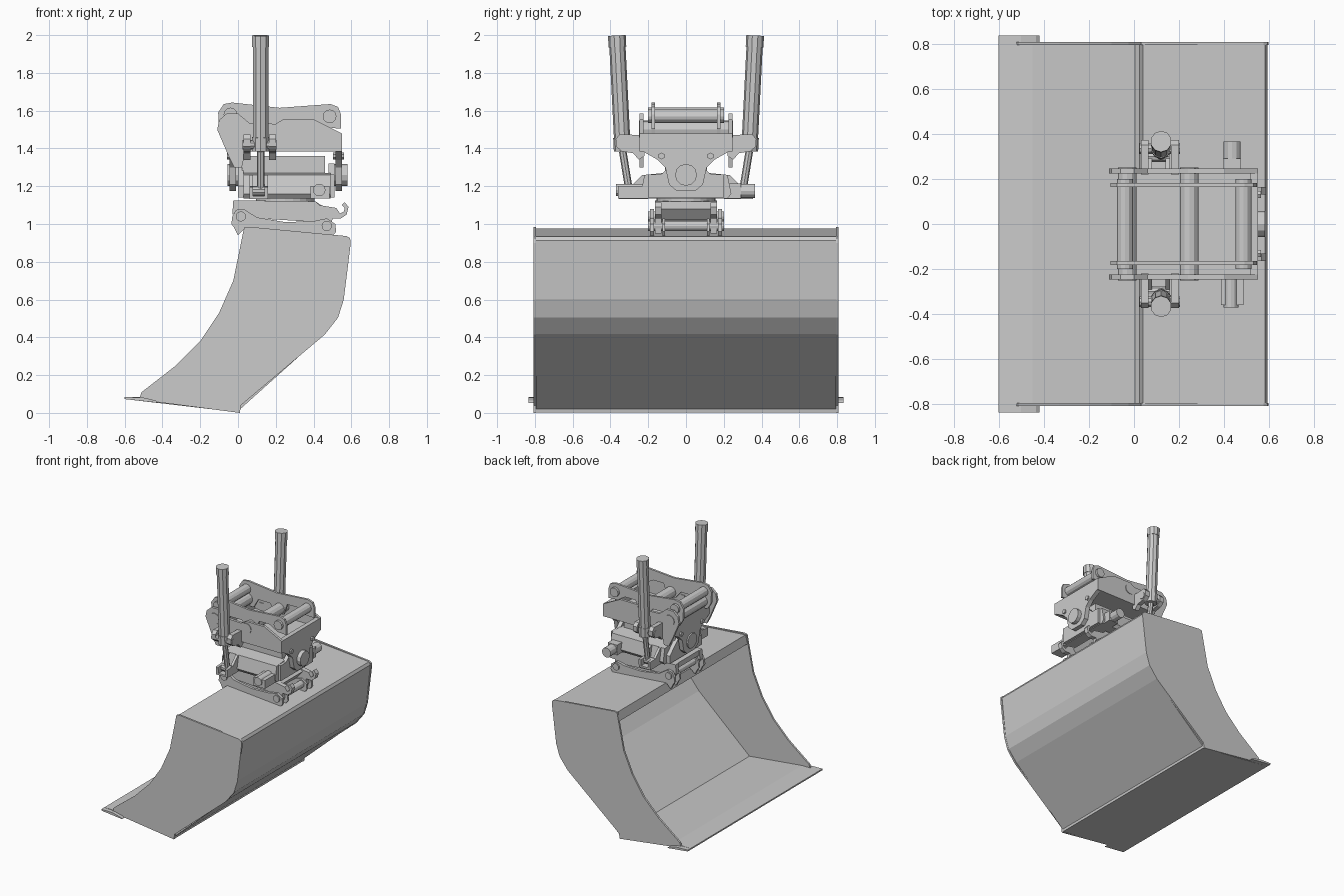
import bpy, bmesh
from mathutils import Vector


def finish(bm, name):
    bmesh.ops.recalc_face_normals(bm, faces=bm.faces)
    me = bpy.data.meshes.new(name)
    bm.to_mesh(me)
    bm.free()
    ob = bpy.data.objects.new(name, me)
    bpy.context.collection.objects.link(ob)
    return ob


def prism(name, pts, lo, hi, axis='y'):
    """Extrude an outline: xz outline along y, or yz outline along x."""
    lo, hi = min(lo, hi), max(lo, hi)
    bm = bmesh.new()
    def at(a, b, t):
        return (a, t, b) if axis == 'y' else (t, a, b)
    n = len(pts)
    low = [bm.verts.new(at(a, b, lo)) for a, b in pts]
    top = [bm.verts.new(at(a, b, hi)) for a, b in pts]
    bm.faces.new(low)
    bm.faces.new(top[::-1])
    for i in range(n):
        j = (i + 1) % n
        bm.faces.new((low[i], low[j], top[j], top[i]))
    return finish(bm, name)


def box(name, x0, x1, y0, y1, z0, z1):
    return prism(name, [(x0, z0), (x1, z0), (x1, z1), (x0, z1)], y0, y1)


def rod(name, a, b, r, sides=12):
    a, b = Vector(a), Vector(b)
    d = b - a
    bm = bmesh.new()
    bmesh.ops.create_cone(bm, cap_ends=True, segments=sides, radius1=r, radius2=r, depth=d.length)
    mat = d.to_track_quat('Z', 'Y').to_matrix().to_4x4()
    mat.translation = (a + b) / 2
    bm.transform(mat)
    return finish(bm, name)


def mirrored(pts):
    return pts + [(-a, b) for a, b in reversed(pts)]


# Bucket: bent shell, floor blade and side plates
shell = [(-0.3, 0.053), (0.005, 0.025), (0.45, 0.425), (0.52, 0.51), (0.55, 0.605),
         (0.583, 0.91), (0.575, 0.925), (0.045, 0.97), (0.03, 0.91)]
bm = bmesh.new()
rows = [[bm.verts.new((x, y, z)) for x, z in shell] for y in (-0.795, 0.795)]
for i in range(len(shell) - 1):
    bm.faces.new((rows[0][i], rows[0][i + 1], rows[1][i + 1], rows[1][i]))
ob = finish(bm, 'bucket_shell')
mod = ob.modifiers.new('thickness', 'SOLIDIFY')
mod.thickness = 0.018
mod.offset = 0
prism('bucket_floor', [(-0.6, 0.073), (0.01, 0.002), (0.015, 0.035), (-0.45, 0.085), (-0.6, 0.084)],
      -0.8, 0.8)
side = [(0.01, 0.0), (0.015, 0.04), (0.46, 0.415), (0.53, 0.505), (0.56, 0.60), (0.597, 0.90),
        (0.593, 0.925), (0.575, 0.936), (0.06, 0.985), (0.032, 0.98), (0.02, 0.92), (-0.025, 0.70),
        (-0.10, 0.53), (-0.20, 0.38), (-0.33, 0.25), (-0.51, 0.11), (-0.525, 0.07)]
lip = [(-0.6, 0.073), (-0.42, 0.053), (-0.435, 0.065), (-0.5, 0.081), (-0.6, 0.084)]
for s in (-1, 1):
    prism('bucket_side', side, s * 0.793, s * 0.808)
    prism('blade_end', lip, s * 0.79, s * 0.835)

# Bucket ears and their two pins
ear = [(-0.035, 1.0), (-0.03, 1.04), (-0.01, 1.075), (0.03, 1.08), (0.10, 1.035), (0.25, 1.01),
       (0.40, 1.015), (0.47, 1.03), (0.515, 1.0), (0.52, 0.96), (0.50, 0.935), (0.03, 0.97),
       (0.0, 0.94), (-0.02, 0.98)]
for s in (-1, 1):
    prism('bucket_ear_outer', ear, s * 0.17, s * 0.19)
    prism('bucket_ear_inner', ear, s * 0.11, s * 0.125)
for x, z in ((0.015, 1.04), (0.47, 0.99)):
    rod('bucket_pin', (x, -0.2, z), (x, 0.2, z), 0.027)

# Quick coupler with hooks
coupler = [(-0.03, 1.05), (-0.025, 1.125), (0.41, 1.12), (0.43, 1.10), (0.52, 1.085), (0.54, 1.11),
           (0.555, 1.085), (0.55, 1.07), (0.535, 1.06), (0.56, 1.05), (0.583, 1.075), (0.58, 1.105),
           (0.565, 1.11), (0.575, 1.09), (0.565, 1.065), (0.545, 1.03), (0.50, 1.03), (0.49, 0.95),
           (0.43, 0.96), (0.42, 1.01), (0.10, 1.03), (0.03, 1.08)]
coupler = coupler[:5] + [(0.54, 1.055), (0.56, 1.065), (0.565, 1.085), (0.55, 1.10), (0.565, 1.115),
                         (0.585, 1.09), (0.575, 1.05)] + coupler[15:]
for s in (-1, 1):
    prism('coupler_side', coupler, s * 0.13, s * 0.165)
prism('coupler_body', [(-0.02, 1.085), (-0.02, 1.125), (0.41, 1.12), (0.47, 1.08), (0.42, 1.02), (0.1, 1.04)],
      -0.13, 0.13)
rod('turntable', (0.25, 0, 1.09), (0.25, 0, 1.15), 0.155, 24)

# Rotator housing, tilt box and drive
prism('rotator_housing', mirrored([(0.22, 1.135), (0.24, 1.16), (0.22, 1.26), (0.12, 1.27)]), 0.03, 0.49, 'x')
box('tilt_box', 0.02, 0.46, -0.11, 0.11, 1.25, 1.36)
box('drive_case', 0.33, 0.51, -0.2, 0.2, 1.15, 1.262)
box('drive_motor_box', 0.385, 0.485, -0.36, -0.2, 1.135, 1.2)
rod('drive_motor', (0.435, 0.2, 1.175), (0.435, 0.365, 1.175), 0.038)
box('drive_motor_collar', 0.395, 0.475, 0.2, 0.29, 1.135, 1.215)
rod('drive_cap', (0.43, -0.37, 1.18), (0.43, -0.2, 1.18), 0.033)

# Tilt pivots with hanging end plates at both ends
hanger = mirrored([(0.23, 1.48), (0.23, 1.385), (0.15, 1.34), (0.11, 1.30), (0.09, 1.21), (0.05, 1.175)])
for x0, x1, h0, h1 in ((-0.045, -0.01, -0.055, 0.03), (0.515, 0.55, 0.48, 0.58)):
    prism('pivot_plate', hanger, x0, x1, 'x')
    rod('pivot_hub', (h0, 0, 1.26), (h1, 0, 1.26), 0.058, 12)
    for s in (-1, 1):
        rod('pivot_bolt', (x0 - 0.012, s * 0.13, 1.36), (x1 + 0.012, s * 0.13, 1.36), 0.018, 6)
lower = mirrored([(0.2, 1.14), (0.2, 1.2), (0.07, 1.32)])
prism('pivot_lug_back', lower, 0.0, 0.03, 'x')
prism('pivot_lug_front', lower, 0.48, 0.51, 'x')

# Upper hitch: floor, inner and outer cheek plates, cross pins
box('hitch_floor', -0.02, 0.53, -0.23, 0.23, 1.385, 1.41)
inner = [(-0.10, 1.5), (-0.105, 1.59), (-0.075, 1.635), (-0.03, 1.643), (0.22, 1.615), (0.49, 1.635),
         (0.53, 1.62), (0.545, 1.58), (0.545, 1.505), (0.47, 1.51), (0.40, 1.55), (0.31, 1.55),
         (0.28, 1.46), (0.21, 1.46), (0.16, 1.52), (0.06, 1.52), (0.02, 1.45), (-0.07, 1.45)]
outer = [(-0.11, 1.5), (-0.10, 1.55), (-0.06, 1.585), (0.0, 1.585), (0.06, 1.535), (0.2, 1.53),
         (0.24, 1.555), (0.40, 1.555), (0.55, 1.48), (0.55, 1.385), (0.04, 1.385), (0.02, 1.30),
         (-0.02, 1.30), (-0.05, 1.36)]
for s in (-1, 1):
    prism('hitch_inner_cheek', inner, s * 0.165, s * 0.182)
    prism('hitch_outer_cheek', outer, s * 0.225, s * 0.245)
for x, z, r, y in ((-0.03, 1.505, 0.042, 0.25), (0.245, 1.5, 0.042, 0.25),
                   (-0.04, 1.58, 0.036, 0.2), (0.485, 1.57, 0.036, 0.2)):
    rod('hitch_pin', (x, -y, z), (x, y, z), r)

# Tilt cylinders with trunnion ears, rods and lower lugs
for s in (-1, 1):
    trunnion = [(s * 0.22, 1.47), (s * 0.35, 1.475), (s * 0.372, 1.45), (s * 0.37, 1.41),
                (s * 0.34, 1.385), (s * 0.28, 1.375), (s * 0.25, 1.34), (s * 0.22, 1.36)]
    for x in (0.03, 0.165):
        prism('trunnion_ear', trunnion, x, x + 0.035, 'x')
    y = 0.335 if s > 0 else -0.345
    rod('trunnion_pin', (0.025, y, 1.42), (0.205, y, 1.42), 0.025, 10)
    low, mid, top = (Vector((0.12, s * v, z)) for v, z in ((0.3, 1.17), (0.335, 1.385), (0.366, 1.998)))
    rod('tilt_cylinder', mid, top, 0.043, 10)
    rod('tilt_cylinder_cap', top.lerp(mid, 0.1), top, 0.047, 10)
    rod('tilt_cylinder_gland', mid, mid.lerp(top, 0.12), 0.047, 10)
    rod('tilt_rod', low, mid, 0.02, 8)
    rod('rod_eye', (0.06, s * 0.3, 1.175), (0.155, s * 0.3, 1.175), 0.027, 10)
    lug = [(s * 0.2, 1.133), (s * 0.355, 1.133), (s * 0.36, 1.195), (s * 0.29, 1.2), (s * 0.23, 1.26), (s * 0.2, 1.26)]
    for x in (0.06, 0.14):
        prism('rod_lug', lug, x, x + 0.02, 'x')
    box('rod_lug_base', 0.06, 0.16, min(s * 0.2, s * 0.355), max(s * 0.2, s * 0.355), 1.133, 1.147)
